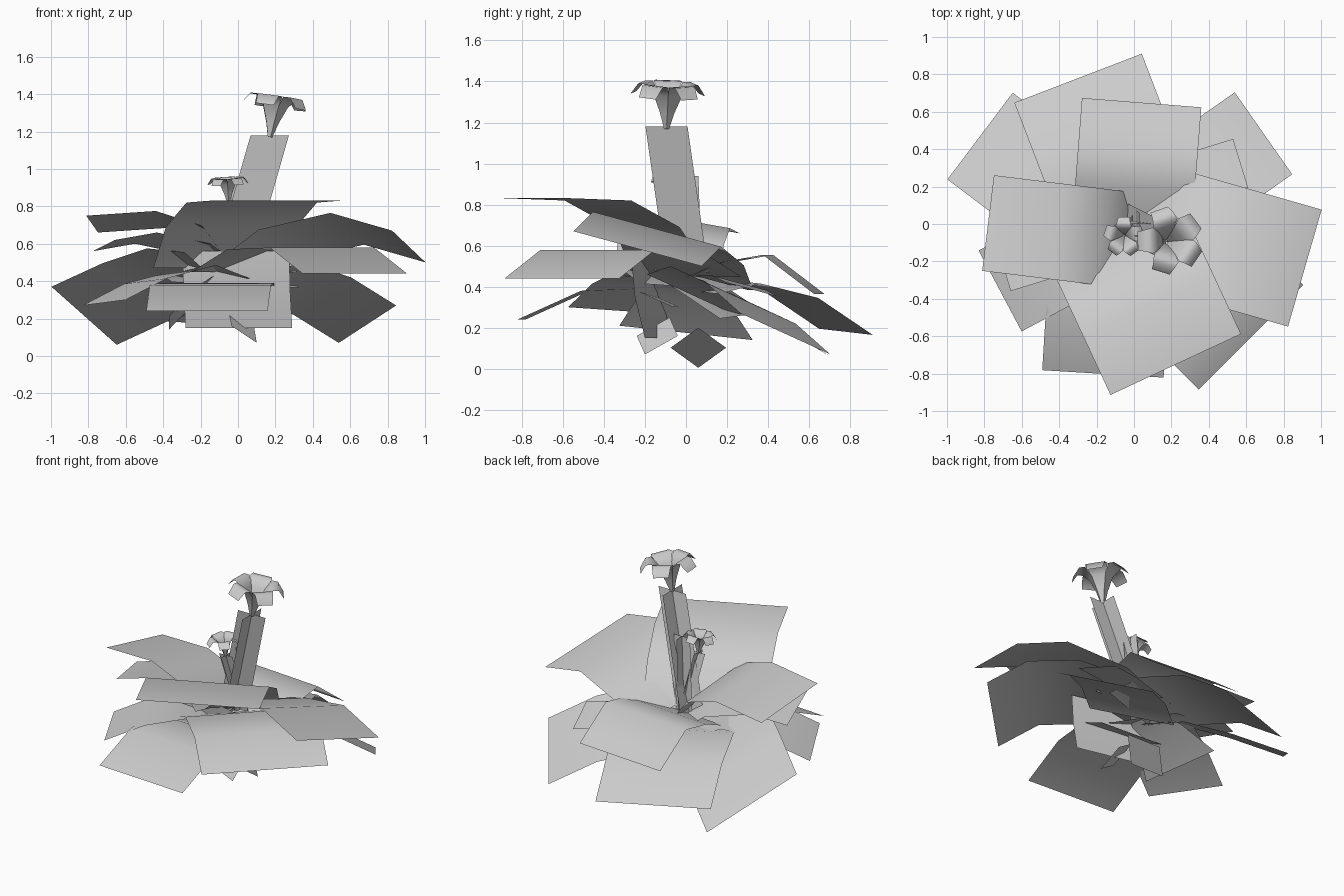
import bpy
from math import cos, sin, pi, radians
from mathutils import Vector

cube = bpy.data.objects.get("Cube")
if cube:
    bpy.data.objects.remove(cube)

grey = bpy.data.materials.new("light_grey")
grey.use_nodes = True
COLOUR = (0.6, 0.6, 0.6, 1)
grey.diffuse_color = COLOUR
grey.node_tree.nodes["Principled BSDF"].inputs["Base Color"].default_value = COLOUR


def add_mesh(name, verts, faces):
    mesh = bpy.data.meshes.new(name)
    mesh.from_pydata([tuple(v) for v in verts], [], faces)
    mesh.materials.append(grey)
    obj = bpy.data.objects.new(name, mesh)
    bpy.context.collection.objects.link(obj)
    bpy.ops.object.select_all(action="DESELECT")
    obj.select_set(True)
    bpy.context.view_layer.objects.active = obj
    bpy.ops.object.shade_smooth_by_angle(angle=radians(60))
    return obj


def strip_faces(rows, start=0):
    return [(start + 2 * i, start + 2 * i + 2, start + 2 * i + 3, start + 2 * i + 1)
            for i in range(rows - 1)]


def leaf(name, heading, width, side, roll, profile, taper=1):
    """Bent leaf; profile lists (distance out, height), taper is the root's share of width."""
    a = radians(heading)
    out, left = Vector((cos(a), sin(a), 0)), Vector((-sin(a), cos(a), 0))
    verts = []
    for i, (r, z) in enumerate(profile):
        half = width / 2 * (taper + (1 - taper) * i / (len(profile) - 1))
        for t in (-1, 1):
            v = out * r + left * (side + t * half)
            v.z = z + roll * t
            verts.append(v)
    add_mesh(name, verts, strip_faces(len(profile)))


# Upper leaves
leaf("upper_right_leaf", -16, .65, .025, -.085, [(.05, .48), (.2, .59), (.6, .68), (.943, .585)])
leaf("upper_front_leaf", -65, .77, -.115, 0, [(0, .47), (.16, .69), (.42, .82), (.775, .832)])
leaf("upper_left_leaf", 173, .515, .09, .045, [(.04, .5), (.15, .65), (.4, .73), (.775, .705)])
leaf("upper_back_leaf", 85.5, .64, .01, 0, [(.03, .45), (.2, .52), (.4, .555), (.65, .365)])
leaf("second_left_leaf", 197, .4, -.05, .03, [(.03, .45), (.2, .57), (.5, .63), (.735, .59)])

# Middle and lower leaves
leaf("front_right_leaf", -45, .79, .014, 0, [(.03, .45), (.3, .57), (.62, .58), (.87, .44)])
leaf("back_leaf", 111, .73, 0, .015, [(.03, .38), (.25, .43), (.55, .36), (.835, .18)])
leaf("back_left_leaf", 143, .58, .12, .155, [(.05, .4), (.3, .42), (.6, .34), (.94, .215)])
leaf("back_right_leaf", 35, .535, 0, -.1, [(.05, .36), (.25, .4), (.55, .32), (.845, .17)])
leaf("small_right_leaf", 17, .27, .145, -.035, [(.1, .42), (.4, .42), (.64, .385)])
leaf("front_leaf", -93.5, .65, -.117, 0, [(.05, .3), (.25, .39), (.5, .38), (.81, .24)])
leaf("front_left_leaf", 208, .49, -.02, .015, [(.05, .4), (.25, .47), (.55, .4), (.8, .285)])

# Steep leaves hanging beneath
leaf("under_front_leaf", -103, .585, .035, 0, [(.2, .56), (.18, .35), (.13, .15)])
leaf("under_left_leaf", 180, .65, 0, .035, [(.02, .46), (.2, .35), (.37, .175)], .3)


def shoot(name, root, tip, across):
    """Small diamond-shaped card hanging under the plant."""
    root, tip, across = Vector(root), Vector(tip), Vector(across)
    mid = (root + tip) / 2
    add_mesh(name, [root, mid + across, tip, mid - across], [(0, 1, 2, 3)])


shoot("left_shoot", (.1, .06, .2), (-.18, .06, .005), (0, .135, 0))
shoot("front_shoot", (-.05, -.08, .25), (.1, -.2, .07), (.06, .1, 0))


def stalk(name, root, tip, width):
    """Two crossed cards following a leaning stem."""
    root, tip = Vector(root), Vector(tip)
    verts, faces = [], []
    for axis in (Vector((1, 0, 0)), Vector((0, 1, 0))):
        faces += strip_faces(2, len(verts))
        for p in (root, tip):
            verts += [p - axis * width / 2, p + axis * width / 2]
    add_mesh(name, verts, faces)


PETAL = [(.01, 0, .008), (.03, .08, .022), (.06, .17, .044),
         (.1, .22, .07), (.135, .22, .06), (.175, .165, .05)]


def flower(name, base, axis, scale, phase, petals=5):
    """Trumpet flower with drooping petals around a tilted axis."""
    turn = Vector((0, 0, 1)).rotation_difference(Vector(axis))
    verts, faces = [], []
    for k in range(petals):
        a = 2 * pi * k / petals + phase
        out, left = Vector((cos(a), sin(a), 0)), Vector((-sin(a), cos(a), 0))
        faces += strip_faces(len(PETAL), len(verts))
        for r, z, half in PETAL:
            for t in (-1, 1):
                p = out * r + left * half * t + Vector((0, 0, z))
                verts.append(Vector(base) + turn @ (p * scale))
    add_mesh(name, verts, faces)


# Flowers and their stalks
stalk("tall_stalk", (-.04, .01, .45), (.17, -.095, 1.18), .205)
stalk("short_stalk", (.01, .02, .45), (-.05, -.06, .83), .1)
stalk("bud_stalk", (0, .02, .45), (.03, 0, .94), .12)
flower("tall_flower", (.17, -.095, 1.17), (.14, .04, 1), 1, .65)
flower("short_flower", (-.05, -.06, .82), (-.05, -.08, 1), .6, .3)
